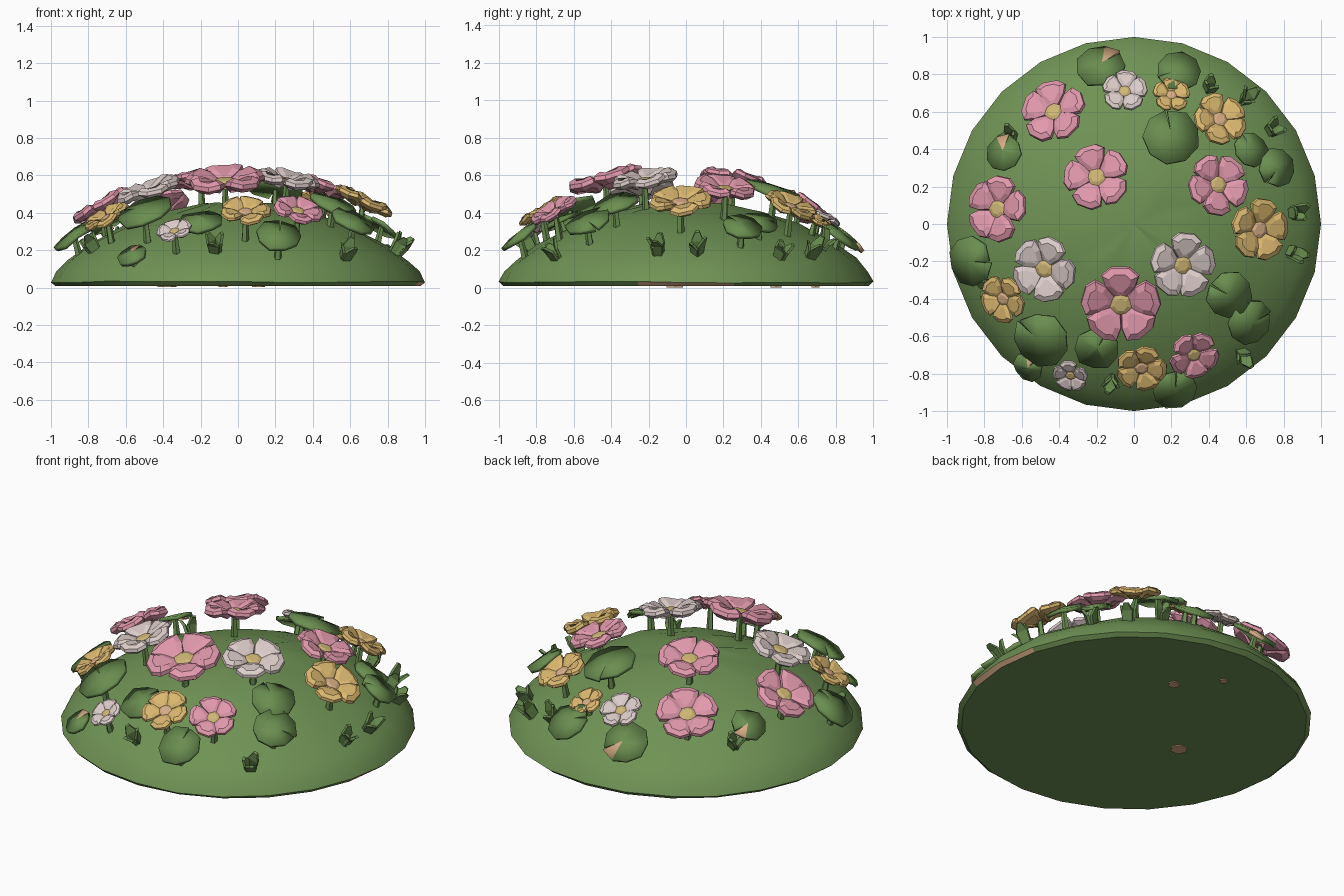
import bpy, bmesh, math, random
from mathutils import Vector, Matrix

random.seed(4)
cube = bpy.data.objects.get("Cube")
if cube:
    bpy.data.objects.remove(cube, do_unlink=True)


def material(name, rgb):
    m = bpy.data.materials.new(name)
    m.use_nodes = True
    m.diffuse_color = (*rgb, 1)
    m.node_tree.nodes["Principled BSDF"].inputs["Base Color"].default_value = (*rgb, 1)
    return m


GRASS = material("grass green", (.16, .29, .09))
LEAF = material("leaf green", (.145, .27, .08))
PINK = material("petal pink", (.76, .32, .42))
WHITE = material("petal white", (.72, .61, .59))
YELLOW = material("petal yellow", (.71, .48, .16))
CENTRE = material("flower centre tan", (.62, .47, .18))
PEACH = material("peach tan", (.68, .42, .24))

# Mound outline: radius and height
PROFILE = [(0, .46), (.2, .445), (.4, .4), (.6, .335), (.8, .23), (.91, .15), (.97, .085), (1, .03)]


def ground(x, y):
    r = min(math.hypot(x, y), .999)
    for (r0, z0), (r1, z1) in zip(PROFILE, PROFILE[1:]):
        if r <= r1:
            return z0 + (z1 - z0) * (r - r0) / (r1 - r0)


def normal(x, y):
    lean = math.atan(.15 + .75 * math.hypot(x, y) ** 2)
    d = Vector((x, y, 0)).normalized() * math.sin(lean)
    return Vector((d.x, d.y, math.cos(lean)))


def place(x, y, lift, spin):
    turn = Vector((0, 0, 1)).rotation_difference(normal(x, y)).to_matrix().to_4x4()
    return (Matrix.Translation((x, y, ground(x, y) + lift)) @ turn
            @ Matrix.Rotation(math.radians(spin), 4, 'Z'))


def finish(bm, name, mats, matrix=None, angle=None):
    bmesh.ops.recalc_face_normals(bm, faces=bm.faces)
    me = bpy.data.meshes.new(name)
    bm.to_mesh(me)
    bm.free()
    ob = bpy.data.objects.new(name, me)
    bpy.context.collection.objects.link(ob)
    for m in mats:
        me.materials.append(m)
    if matrix:
        ob.matrix_world = matrix
    if angle:
        bpy.ops.object.select_all(action='DESELECT')
        bpy.context.view_layer.objects.active = ob
        ob.select_set(True)
        bpy.ops.object.shade_smooth_by_angle(angle=math.radians(angle))
    return ob


def loft(bm, rings, index=0):
    """Skin a stack of equal vertex rings and cap both ends."""
    rows = [[bm.verts.new(p) for p in ring] for ring in rings]
    n = len(rows[0])
    faces = [bm.faces.new((a[i], a[(i + 1) % n], b[(i + 1) % n], b[i]))
             for a, b in zip(rows, rows[1:]) for i in range(n)]
    faces += [bm.faces.new(rows[0]), bm.faces.new(rows[-1])]
    for f in faces:
        f.material_index = index


def circle(r, z, n):
    return [(r * math.cos(math.tau * i / n), r * math.sin(math.tau * i / n), z) for i in range(n)]


def stem(x, y, matrix, name):
    top = matrix.translation
    foot = Vector((x * .96, y * .96, ground(x * .96, y * .96) - .03))
    axis = top - foot
    bm = bmesh.new()
    loft(bm, [circle(.022, 0, 5), circle(.014, axis.length, 5)])
    finish(bm, name, [LEAF], Matrix.Translation(foot) @ axis.to_track_quat('Z', 'Y').to_matrix().to_4x4())


# Mound, with a bare strip low on the rim at +x
bm = bmesh.new()
rings = [circle(.975, .008, 24)]
for r, z in reversed(PROFILE[1:]):
    jitter = .01 if r < .95 else .005
    rings.append([(px, py, pz + random.uniform(-jitter, jitter)) for px, py, pz in circle(r, z, 24)])
loft(bm, rings)
bmesh.ops.poke(bm, faces=[f for f in bm.faces if len(f.verts) > 4 and f.calc_center_median().z > .2],
               offset=.015)
for f in bm.faces:
    c = f.calc_center_median()
    if c.z < .03 and c.x > .94 and abs(c.y) < .2:
        f.material_index = 1
finish(bm, "grass_mound", [GRASS, PEACH], angle=30)

# Bare patches under the base: x, y, radius
for i, (x, y, r) in enumerate([(.11, .48, .035), (-.38, -.06, .05), (-.08, .69, .025)]):
    bm = bmesh.new()
    loft(bm, [circle(r, .002, 6), circle(r, .009, 6)])
    finish(bm, f"bare_patch_{i + 1}", [PEACH], Matrix.Translation((x, y, 0)))

# Petal: half outline as (distance from middle, half width, height)
HALF = [(.16, .12, -.06), (.48, .39, .06), (.8, .49, .11), (1, .24, .05)]
OUTLINE = [(u, -v, z) for u, v, z in HALF] + [(u, v, z) for u, v, z in reversed(HALF)]


def petal_ring(scale, dz):
    return [Vector((.6 + (u - .6) * scale, v * scale, z + dz)) for u, v, z in OUTLINE]


def flower(x, y, r, colour, heart, spin, lift, name):
    bm = bmesh.new()
    rings = [petal_ring(.62, -.17), petal_ring(1, -.05), petal_ring(.95, .06), petal_ring(.58, .13)]
    for k in range(5):
        turn = Matrix.Rotation(math.tau * k / 5 + random.uniform(-.07, .07), 3, 'Z')
        tilt = Matrix.Rotation(random.uniform(-.14, .14), 3, 'X')
        loft(bm, [[turn @ (tilt @ p) * r for p in ring] for ring in rings])
    loft(bm, [circle(.3 * r, -.14 * r, 7), circle(.29 * r, .02 * r, 7), circle(.17 * r, .07 * r, 7)], 1)
    m = place(x, y, lift, spin)
    finish(bm, name, [colour, heart], m)
    stem(x, y, m, name + "_stem")


# Flowers: x, y, radius, spin, lift
FLOWERS = {
    "pink_flower": (PINK, CENTRE, [
        (-.43, .6, .175, 95, .16), (-.2, .25, .175, 30, .155), (.45, .21, .165, 50, .16),
        (-.73, .08, .175, 75, .165), (-.07, -.43, .21, 90, .18), (.32, -.7, .135, 60, .165)]),
    "white_flower": (WHITE, CENTRE, [
        (-.05, .71, .12, 85, .11), (-.48, -.24, .175, 65, .16),
        (.26, -.22, .175, 85, .16), (-.34, -.81, .095, 20, .13)]),
    "yellow_flower": (YELLOW, PEACH, [
        (.46, .56, .145, 40, .165), (.2, .69, .1, 90, .09), (.67, -.03, .165, 80, .16),
        (-.7, -.4, .13, 55, .15), (.04, -.77, .135, 70, .16)]),
}
for kind, (colour, heart, spots) in FLOWERS.items():
    for i, (x, y, r, spin, lift) in enumerate(spots):
        flower(x, y, r, colour, heart, spin, lift, f"{kind}_{i + 1}")

# Round notched leaves: x, y, radius, notch direction, lift, withered edge
LEAVES = [(-.18, .85, .135, 40, .1, 1), (.24, .82, .125, 200, .1, 0), (.2, .47, .155, 100, .16, 0),
          (-.7, .38, .105, 75, .12, 1), (-.88, -.2, .135, 0, .13, 0), (-.5, -.62, .155, 140, .18, 0),
          (-.2, -.67, .12, 60, .08, 0), (.51, -.38, .13, 150, .14, 0), (.62, -.53, .13, 20, .14, 0),
          (.22, -.89, .125, 90, .14, 0), (.77, .3, .11, 230, .12, 0), (.63, .4, .1, 120, .1, 0),
          (-.57, -.77, .085, 45, .08, 1)]
for i, (x, y, r, spin, lift, withered) in enumerate(LEAVES):
    bm = bmesh.new()
    hub = bm.verts.new((r * .1, 0, r * .12))
    rim = []
    for k in range(10):
        a = math.radians(3 + 354 * k / 9)
        d = r * random.uniform(.93, 1.04)
        rim.append(bm.verts.new((d * math.cos(a), d * math.sin(a), r * random.uniform(-.08, .06))))
    faces = [bm.faces.new((hub, a, b)) for a, b in zip(rim, rim[1:])]
    faces[0].material_index = withered
    m = place(x, y, lift, spin)
    leaf = finish(bm, f"leaf_{i + 1}", [LEAF, PEACH], m, 12)
    leaf.modifiers.new("thickness", 'SOLIDIFY').thickness = .022
    stem(x, y, m, f"leaf_{i + 1}_stem")

# Grass tufts of three short blades
TUFTS = [(-.12, -.83), (.57, -.69), (.84, -.15), (.85, .06), (.73, .5), (.59, .66),
         (-.65, .46), (-.77, -.33), (.4, .72)]
for i, (x, y) in enumerate(TUFTS):
    bm = bmesh.new()
    for k in range(3):
        turn = Matrix.Rotation(math.tau * k / 3 + random.random(), 3, 'Z')
        tall = random.uniform(.07, .12)
        rings = []
        for t, w in ((-.2, .024), (.55, .032), (1, .012)):
            out = .015 + .03 * max(t, 0) ** 2
            rings.append([turn @ Vector((out + a, b * w, t * tall))
                          for a, b in ((-.008, -1), (.008, -1), (.008, 1), (-.008, 1))])
        loft(bm, rings)
    finish(bm, f"grass_tuft_{i + 1}", [LEAF], place(x, y, 0, i * 50))
